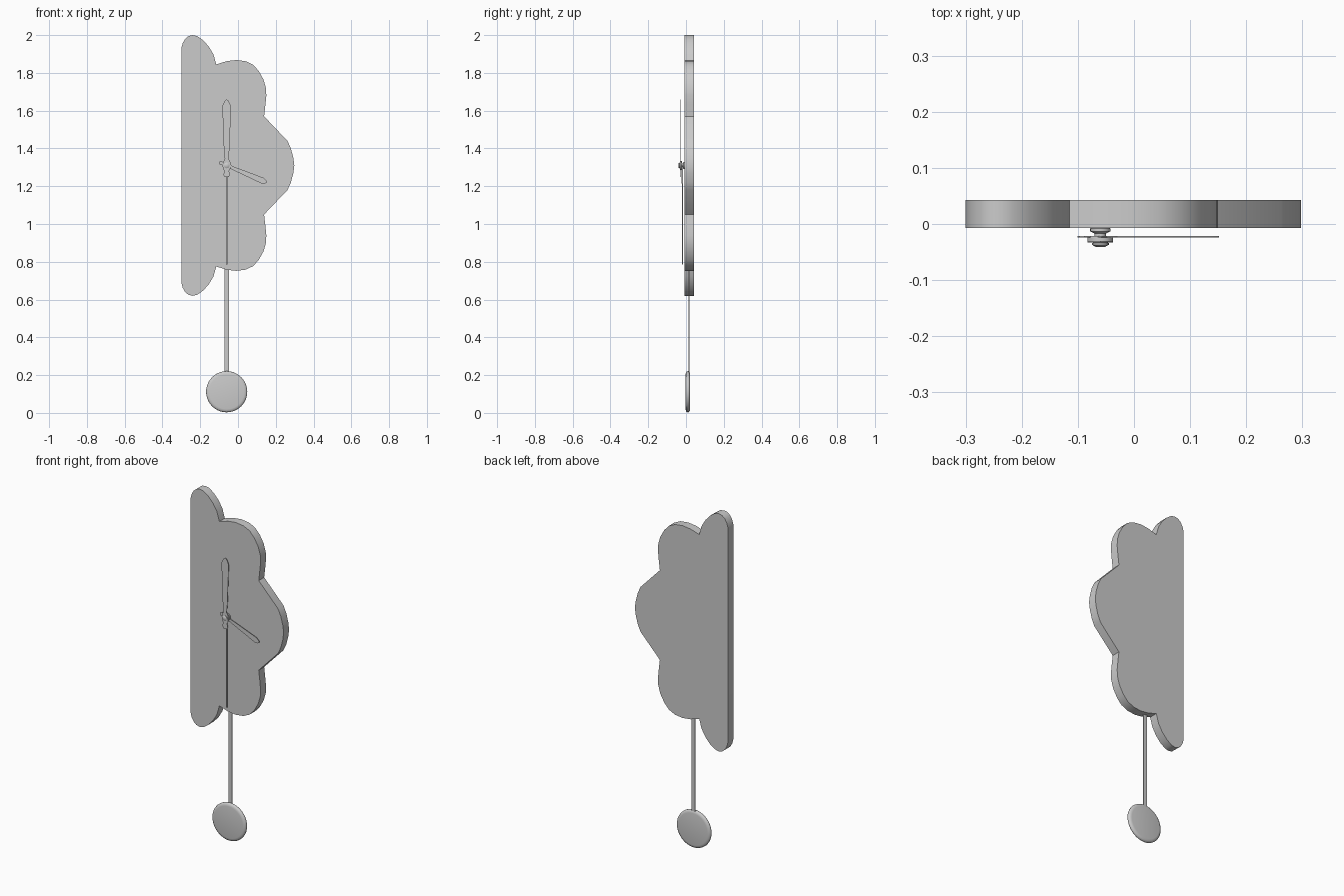
import bpy
import bmesh
from math import radians, cos, sin, pi

if "Cube" in bpy.data.objects:
    bpy.data.objects.remove(bpy.data.objects["Cube"], do_unlink=True)

grey = bpy.data.materials.new("plain grey")
grey.use_nodes = True
grey.diffuse_color = (0.6, 0.6, 0.6, 1)
grey.node_tree.nodes["Principled BSDF"].inputs["Base Color"].default_value = grey.diffuse_color

AXLE_X, AXLE_Z = -0.06, 1.31


def finish(name, bm, angle=30):
    bmesh.ops.recalc_face_normals(bm, faces=bm.faces)
    mesh = bpy.data.meshes.new(name)
    bm.to_mesh(mesh)
    bm.free()
    mesh.materials.append(grey)
    ob = bpy.data.objects.new(name, mesh)
    bpy.context.collection.objects.link(ob)
    bpy.ops.object.select_all(action="DESELECT")
    ob.select_set(True)
    bpy.context.view_layer.objects.active = ob
    bpy.ops.object.shade_smooth_by_angle(angle=radians(angle))
    return ob


def plate(name, outline, y_front, y_back):
    """Extrude an x-z outline along y."""
    bm = bmesh.new()
    face = bm.faces.new([bm.verts.new((x, y_front, z)) for x, z in outline])
    new = bmesh.ops.extrude_face_region(bm, geom=[face])["geom"]
    verts = [v for v in new if isinstance(v, bmesh.types.BMVert)]
    bmesh.ops.translate(bm, vec=(0, y_back - y_front, 0), verts=verts)
    return finish(name, bm)


def turned(name, profile, x, z, steps=32):
    """Spin a (radius, y) profile around a y axis through x, z."""
    bm = bmesh.new()
    rings = [[bm.verts.new((x + r * cos(2 * pi * i / steps), y,
                            z + r * sin(2 * pi * i / steps)))
              for i in range(steps)] for r, y in profile]
    for a, b in zip(rings, rings[1:]):
        for i in range(steps):
            j = (i + 1) % steps
            bm.faces.new((a[i], a[j], b[j], b[i]))
    bm.faces.new(rings[0])
    bm.faces.new(rings[-1])
    return finish(name, bm, 40)


def hand(name, half, angle, y_front, y_back):
    """Mirror a (half width, distance) profile and turn it about the axle."""
    outline = half + [(-w, d) for w, d in reversed(half) if w > 0]
    c, s = cos(radians(angle)), sin(radians(angle))
    plate(name, [(AXLE_X + w * c + d * s, AXLE_Z - w * s + d * c)
                 for w, d in outline], y_front, y_back)


# Scalloped board, mirrored above and below the axle height
upper = [(-0.30, 1.93), (-0.293, 1.957), (-0.28, 1.98), (-0.262, 1.995), (-0.24, 2.0),
         (-0.215, 1.994), (-0.185, 1.973), (-0.155, 1.94), (-0.13, 1.898), (-0.115, 1.845),
         (-0.06, 1.862), (-0.01, 1.868), (0.04, 1.862), (0.08, 1.843), (0.11, 1.81),
         (0.135, 1.765), (0.148, 1.72), (0.15, 1.68), (0.145, 1.63), (0.138, 1.57),
         (0.262, 1.44), (0.28, 1.40), (0.293, 1.35)]
board = upper + [(0.298, AXLE_Z)] + [(x, 2 * AXLE_Z - z) for x, z in reversed(upper)]
plate("clock_board", board, -0.007, 0.043)

# Hands
hand("minute_hand", [(0, 0.35), (0.01, 0.342), (0.023, 0.315), (0.015, 0.09), (0.01, 0.035),
                     (0.02, 0.015), (0.02, -0.015), (0.012, -0.03), (0.018, -0.05),
                     (0.01, -0.062)], 0, -0.033, -0.03)
hand("hour_hand", [(0, 0.23), (0.008, 0.226), (0.016, 0.205), (0.01, 0.06), (0.008, 0.03),
                   (0.017, 0.012), (0.017, -0.012), (0.008, -0.022), (0.011, -0.035),
                   (0.005, -0.042)], 113, -0.024, -0.021)
hand("second_hand", [(0.004, 0.525), (0.004, 0)], 180, -0.02, -0.017)

# Axle with washer, collar and cap nut
turned("axle_hub", [(0.012, -0.005), (0.018, -0.008), (0.018, -0.013), (0.01, -0.017),
                    (0.01, -0.023), (0.023, -0.024), (0.023, -0.031), (0.009, -0.032),
                    (0.015, -0.034), (0.015, -0.037), (0.008, -0.041)], AXLE_X, AXLE_Z, 20)

# Pendulum
plate("pendulum_rod", [(-0.072, 0.18), (-0.048, 0.18), (-0.048, 0.9), (-0.072, 0.9)],
      0.014, 0.019)
turned("pendulum_bob", [(0.092, -0.002), (0.102, 0.0), (0.108, 0.005), (0.109, 0.01),
                        (0.108, 0.015), (0.102, 0.02), (0.092, 0.022)], AXLE_X, 0.112, 40)
